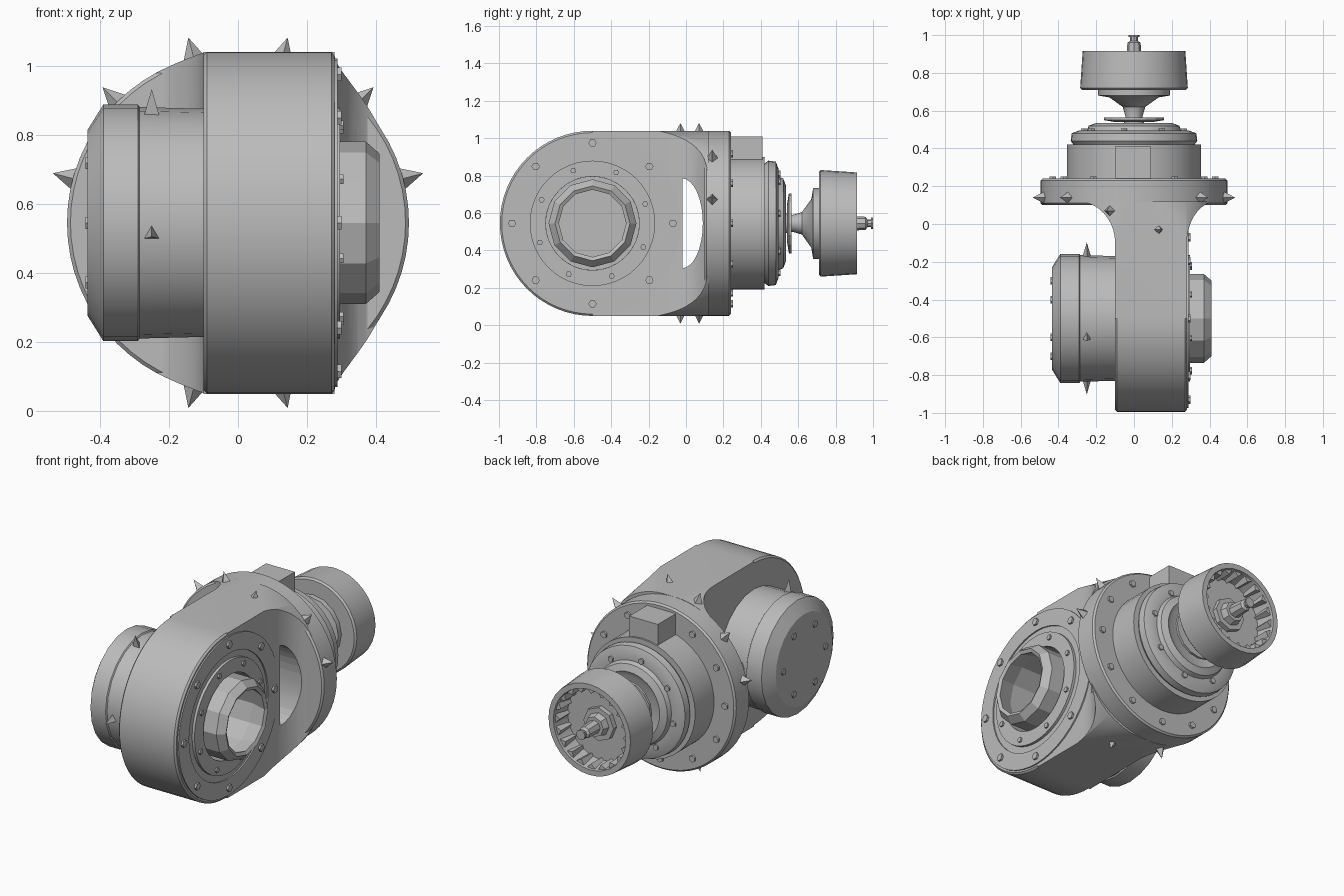
import bpy, bmesh, math
from mathutils import Vector, Matrix

old = bpy.data.objects.get("Cube")
if old:
    bpy.data.objects.remove(old)

grey = bpy.data.materials.new("machined grey")
grey.use_nodes = True
COLOUR = (0.5, 0.5, 0.5, 1)
grey.diffuse_color = COLOUR
grey.node_tree.nodes["Principled BSDF"].inputs["Base Color"].default_value = COLOUR

CZ = 0.545      # height of both main axes
PY = -0.5       # depth of the cross axis


def finish(bm, name, smooth=True):
    bmesh.ops.recalc_face_normals(bm, faces=bm.faces)
    mesh = bpy.data.meshes.new(name)
    bm.to_mesh(mesh)
    bm.free()
    mesh.materials.append(grey)
    obj = bpy.data.objects.new(name, mesh)
    bpy.context.collection.objects.link(obj)
    if smooth:
        shade(obj)
    return obj


def shade(obj):
    bpy.ops.object.select_all(action='DESELECT')
    obj.select_set(True)
    bpy.context.view_layer.objects.active = obj
    bpy.ops.object.shade_smooth_by_angle(angle=math.radians(30))


def place(axis, along, radius, angle):
    """Point at a radius and angle about the cross axis (x) or main axis (y)."""
    u, v = radius * math.cos(angle), radius * math.sin(angle)
    return Vector((along, PY + u, CZ + v)) if axis == 'x' else Vector((u, along, CZ + v))


def lathe(name, axis, profile, sides=48, closed=False, smooth=True):
    """Revolve (along, radius) points; open profiles get capped ends."""
    bm = bmesh.new()
    rings = [[bm.verts.new(place(axis, t, r, math.tau * i / sides)) for i in range(sides)]
             for t, r in profile]
    pairs = list(zip(rings, rings[1:])) + ([(rings[-1], rings[0])] if closed else [])
    for a, b in pairs:
        for i in range(sides):
            j = (i + 1) % sides
            bm.faces.new((a[i], a[j], b[j], b[i]))
    if not closed:
        bm.faces.new(rings[0])
        bm.faces.new(rings[-1])
    return finish(bm, name, smooth)


def prism(name, points, offset):
    bm = bmesh.new()
    face = bm.faces.new([bm.verts.new(p) for p in points])
    new = bmesh.ops.extrude_face_region(bm, geom=[face])["geom"]
    bmesh.ops.translate(bm, vec=offset, verts=[g for g in new if isinstance(g, bmesh.types.BMVert)])
    return finish(bm, name, False)


def boolean(obj, other, operation):
    mod = obj.modifiers.new(operation.lower(), 'BOOLEAN')
    mod.operation, mod.object, mod.solver = operation, other, 'EXACT'
    bpy.context.view_layer.objects.active = obj
    bpy.ops.object.modifier_apply(modifier=mod.name)
    bpy.data.objects.remove(other)


def studs(name, axis, along, radius, count, size, height, start=0.0):
    """Ring of small hexagonal screw heads on a face."""
    bm = bmesh.new()
    turn = Matrix.Rotation(math.pi / 2, 4, 'Y' if axis == 'x' else 'X')
    for i in range(count):
        spot = place(axis, along, radius, start + math.tau * i / count)
        bmesh.ops.create_cone(bm, cap_ends=True, segments=6, radius1=size, radius2=size,
                              depth=height, matrix=Matrix.Translation(spot) @ turn)
    finish(bm, name, False)


# Housing neck: flared plan, trimmed by a loft from a slab to the round flange
def flare(x0, x1):
    steps = [math.pi / 2 * i / 10 for i in range(11)]
    return [(x0 + (x1 - x0) * (1 - math.cos(a)), -0.1 + 0.22 * math.sin(a)) for a in steps]

plan = [(-0.1, PY)] + flare(-0.1, -0.3) + flare(0.28, 0.44)[::-1] + [(0.28, PY)]
housing = prism("housing", [(x, y, 0) for x, y in plan], Vector((0, 0, 1.2)))
bm = bmesh.new()
for y in (0.1, 0.2):
    for i in range(64):
        bm.verts.new(place('y', y, 0.495, math.tau * i / 64))
for x in (-0.1, 0.28):
    for z in (0.05, 1.04):
        for y in (PY, -0.15):
            bm.verts.new((x, y, z))
bmesh.ops.convex_hull(bm, input=bm.verts)
boolean(housing, finish(bm, "loft", False), 'INTERSECT')
boolean(housing, lathe("drum", 'x', [(-0.1, 0.485), (-0.09, 0.495), (0.27, 0.495), (0.28, 0.485)], 64), 'UNION')
boolean(housing, lathe("bore", 'x', [(0.0, 0.25), (0.5, 0.25)], 32), 'DIFFERENCE')

# D-shaped window through the neck
arc = [math.pi * (i / 16 - 0.5) for i in range(17)]
window = [(-0.6, -0.02 + 0.11 * math.cos(a), CZ + 0.24 * math.sin(a)) for a in arc]
boolean(housing, prism("window", window, Vector((1.2, 0, 0))), 'DIFFERENCE')
shade(housing)

# Bearing plates, screws and hollow shaft on the left face
lathe("outer_bearing_plate", 'x', [(0.27, 0.475), (0.288, 0.475), (0.288, 0.375), (0.27, 0.375)], closed=True)
lathe("inner_bearing_plate", 'x', [(0.27, 0.335), (0.296, 0.335), (0.296, 0.25), (0.27, 0.25)], closed=True)
studs("outer_plate_screws", 'x', 0.29, 0.43, 8, 0.022, 0.02)
studs("inner_plate_screws", 'x', 0.296, 0.3, 8, 0.016, 0.02, 0.35)
lathe("hollow_shaft", 'x', [(-0.02, 0.235), (0.3, 0.235), (0.37, 0.235), (0.41, 0.2),
                            (0.4, 0.18), (0.3, 0.21), (0.05, 0.21)], 12, smooth=False)

# Motor drum on the right side
lathe("motor_case", 'x', [(-0.09, 0.33), (-0.285, 0.335), (-0.29, 0.342), (-0.39, 0.342),
                          (-0.435, 0.27)], 24)
studs("motor_bolts", 'x', -0.437, 0.2, 6, 0.02, 0.01)
bm = bmesh.new()
for angle in (0.1, math.pi / 2 + 0.3, math.pi + 0.1):
    spot = place('x', -0.25, 0.36, angle)
    out = place('x', -0.25, 1, angle) - place('x', -0.25, 0, angle)
    bmesh.ops.create_cone(bm, cap_ends=True, segments=3, radius1=0.03, radius2=0, depth=0.09,
                          matrix=Matrix.Translation(spot) @ out.to_track_quat('Z', 'Y').to_matrix().to_4x4())
finish(bm, "motor_lugs", False)

# Mounting flange, its pointed lugs and screws
lathe("flange", 'y', [(0.1, 0.485), (0.11, 0.495), (0.23, 0.495), (0.24, 0.485)], 64)
bm = bmesh.new()
for degrees, y in ((15, 0.14), (45, 0.14), (75, -0.03), (105, 0.07),
                   (135, 0.14), (165, 0.14), (-75, -0.03), (-105, 0.07)):
    angle = math.radians(degrees)
    spot = place('y', y, 0.515, angle)
    out = place('y', y, 1, angle) - place('y', y, 0, angle)
    bmesh.ops.create_cone(bm, cap_ends=True, segments=4, radius1=0.04, radius2=0, depth=0.08,
                          matrix=Matrix.Translation(spot) @ out.to_track_quat('Z', 'Y').to_matrix().to_4x4())
finish(bm, "flange_lugs", False)
studs("flange_screws", 'y', 0.242, 0.43, 12, 0.02, 0.02)

# Stepped gearbox with a terminal block on top
lathe("gearbox", 'y', [(0.2, 0.355), (0.42, 0.355), (0.42, 0.32), (0.44, 0.335), (0.48, 0.33),
                       (0.495, 0.29), (0.495, 0.25), (0.52, 0.24), (0.535, 0.2), (0.52, 0.17)], 40)
studs("gearbox_screws", 'y', 0.495, 0.27, 8, 0.018, 0.02, 0.2)
bm = bmesh.new()
bmesh.ops.create_cube(bm, size=1, matrix=Matrix.Translation((-0.005, 0.325, 0.88)) @ Matrix.Diagonal((0.19, 0.17, 0.26, 1)))
finish(bm, "terminal_block", False)

# Output shaft, collar and flared hub
lathe("output_collar", 'y', [(0.54, 0.1), (0.55, 0.16), (0.565, 0.16), (0.565, 0.08)], 16, smooth=False)
lathe("output_hub", 'y', [(0.5, 0.06), (0.57, 0.045), (0.62, 0.06), (0.67, 0.13), (0.68, 0.19), (0.715, 0.19)], 16)

# Cup-shaped wheel with inner teeth and a spindle
lathe("wheel_cup", 'y', [(0.71, 0.275), (0.72, 0.285), (0.915, 0.272), (0.915, 0.24), (0.8, 0.225)], 32)
bm = bmesh.new()
for i in range(20):
    angle = math.tau * i / 20
    bmesh.ops.create_cone(bm, cap_ends=True, segments=4, radius1=0.025, radius2=0.025, depth=0.1,
                          matrix=Matrix.Translation(place('y', 0.85, 0.235, angle))
                          @ Matrix.Rotation(-angle, 4, 'Y') @ Matrix.Rotation(math.pi / 2, 4, 'X'))
finish(bm, "inner_teeth", False)
lathe("spindle", 'y', [(0.79, 0.1), (0.83, 0.1), (0.83, 0.07), (0.87, 0.06), (0.87, 0.04),
                       (0.96, 0.035), (0.97, 0.02), (0.99, 0.02), (0.99, 0.03), (1.0, 0.03)], 8, smooth=False)
